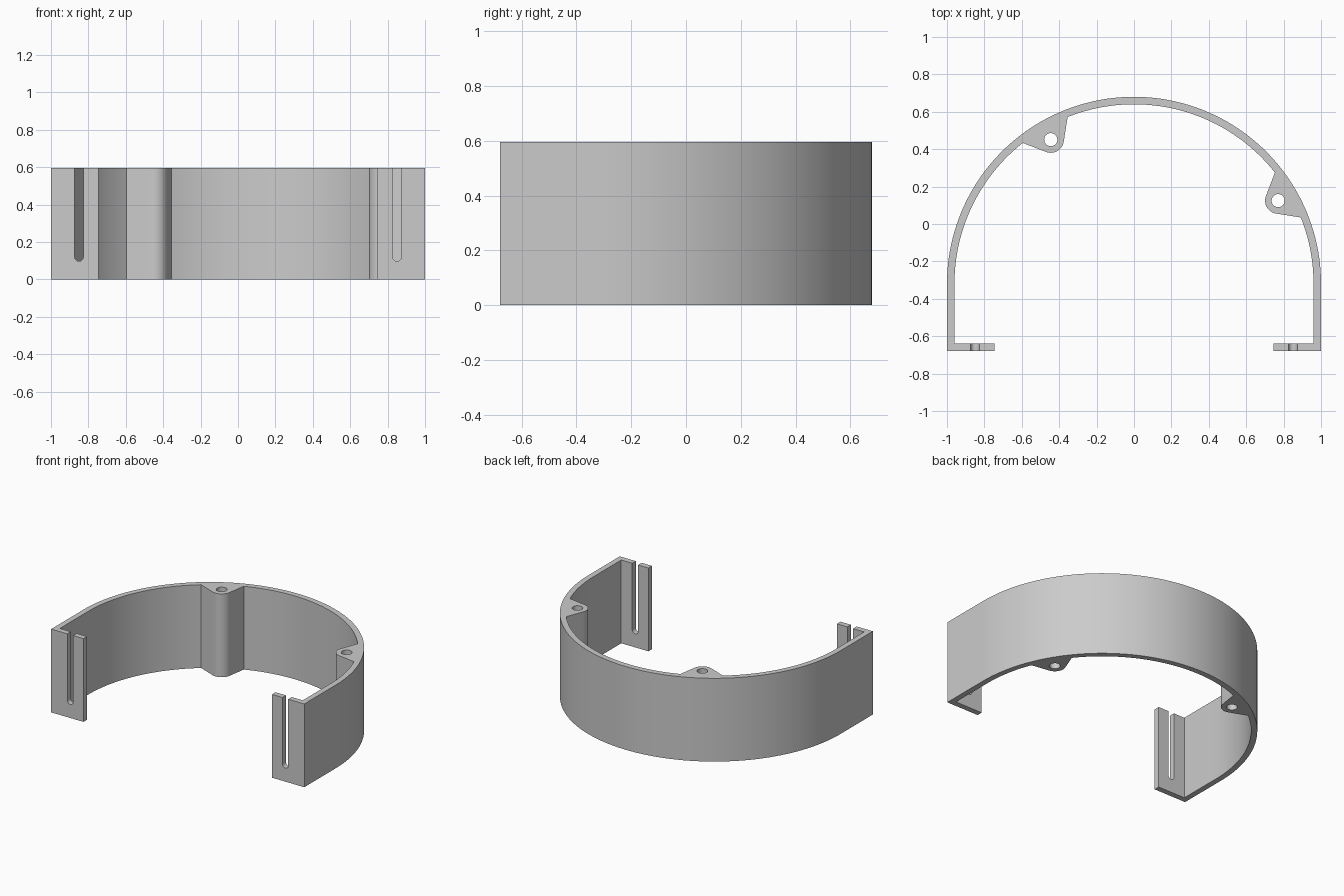
import bpy, bmesh
from math import radians, degrees, cos, sin, atan2, acos, hypot
from mathutils import Vector

cube = bpy.data.objects.get("Cube")
if cube:
    bpy.data.objects.remove(cube, do_unlink=True)

HEIGHT = 0.595
OUTER, INNER = 1.0, 0.96
CY = -0.32                 # centre of the arch
FRONT, LIP = -0.68, -0.64  # front and back of the flanges
FLANGE_X = 0.745
BOSS_ANGLES, BOSS_DIST, BOSS_R, HOLE_R = (30, 120), 0.89, 0.07, 0.035
BOSS_SPAN = 8.3            # half angle a boss covers on the inner wall
SLOT_X, SLOT_R, SLOT_Z = 0.85, 0.023, 0.12


def arc(cx, cy, r, a0, a1, n):
    angles = [radians(a0 + (a1 - a0) * i / n) for i in range(n + 1)]
    return [(cx + r * cos(a), cy + r * sin(a)) for a in angles]


def boss_centre(a):
    return BOSS_DIST * cos(radians(a)), CY + BOSS_DIST * sin(radians(a))


def prism(name, points, offset):
    """Extrude a closed outline of 3D points along an offset."""
    bm = bmesh.new()
    face = bm.faces.new([bm.verts.new(p) for p in points])
    new = bmesh.ops.extrude_face_region(bm, geom=[face])["geom"]
    bmesh.ops.translate(bm, vec=Vector(offset),
                        verts=[v for v in new if isinstance(v, bmesh.types.BMVert)])
    bmesh.ops.recalc_face_normals(bm, faces=bm.faces)
    mesh = bpy.data.meshes.new(name)
    bm.to_mesh(mesh)
    bm.free()
    obj = bpy.data.objects.new(name, mesh)
    bpy.context.collection.objects.link(obj)
    return obj


# Plan outline: outer arch, left flange, inner wall with bosses, right flange
inner = []
start = 0
span = radians(BOSS_SPAN)
dx, dy = INNER * cos(span) - BOSS_DIST, INNER * sin(span)
tangent = degrees(atan2(dy, dx) + acos(BOSS_R / hypot(dx, dy)))
for a in BOSS_ANGLES:
    end = a - BOSS_SPAN
    inner += arc(0, CY, INNER, start, end, max(8, int((end - start) / 2)))
    inner += arc(*boss_centre(a), BOSS_R, a - tangent, a + tangent - 360, 16)
    start = a + BOSS_SPAN
inner += arc(0, CY, INNER, start, 180, 26)

outline = arc(0, CY, OUTER, 180, 0, 90)
outline += [(OUTER, FRONT), (FLANGE_X, FRONT), (FLANGE_X, LIP), (INNER, LIP)]
outline += inner
outline += [(-INNER, LIP), (-FLANGE_X, LIP), (-FLANGE_X, FRONT), (-OUTER, FRONT)]
bracket = prism("arched_bracket", [(x, y, 0) for x, y in outline], (0, 0, HEIGHT))

# Screw holes through the bosses
cutters = []
for a in BOSS_ANGLES:
    hole = arc(*boss_centre(a), HOLE_R, 0, 360, 32)[:-1]
    cutters.append(prism("hole_cutter", [(x, y, -0.1) for x, y in hole], (0, 0, HEIGHT + 0.2)))

# Open-topped slots with round bottoms in the flanges
for side in (-1, 1):
    x = side * SLOT_X
    slot = arc(x, SLOT_Z, SLOT_R, 180, 360, 16)
    slot += [(x + SLOT_R, HEIGHT + 0.1), (x - SLOT_R, HEIGHT + 0.1)]
    cutters.append(prism("slot_cutter", [(px, FRONT - 0.05, pz) for px, pz in slot], (0, 0.14, 0)))

bpy.context.view_layer.objects.active = bracket
bracket.select_set(True)
for cutter in cutters:
    cutter.hide_render = True
    mod = bracket.modifiers.new("cut", "BOOLEAN")
    mod.operation, mod.solver, mod.object = "DIFFERENCE", "EXACT", cutter
    bpy.ops.object.modifier_apply(modifier=mod.name)
    bpy.data.objects.remove(cutter, do_unlink=True)

# Plain grey finish
grey = bpy.data.materials.new("light_grey")
grey.use_nodes = True
colour = (0.6, 0.6, 0.6, 1)
grey.diffuse_color = colour
grey.node_tree.nodes["Principled BSDF"].inputs["Base Color"].default_value = colour
bracket.data.materials.clear()
bracket.data.materials.append(grey)
bpy.ops.object.shade_smooth_by_angle(angle=radians(25))
